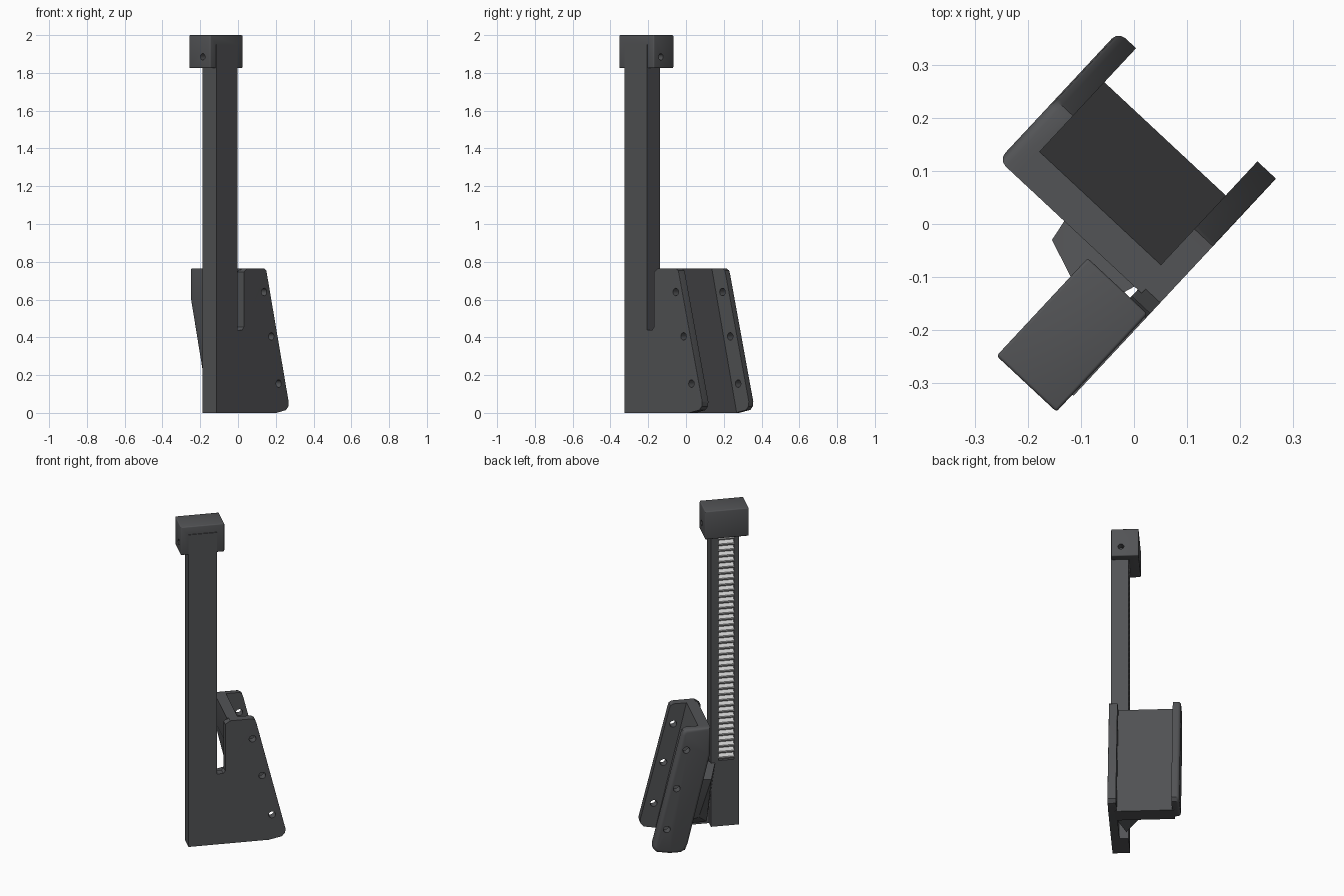
import bpy, bmesh, math
from mathutils import Matrix, Vector

if "Cube" in bpy.data.objects:
    bpy.data.objects.remove(bpy.data.objects["Cube"])

# Parts are drawn in a local frame: u = along side plates, v = across, z = up
TURN = Matrix.Rotation(math.radians(47), 4, 'Z')


def material(name, c):
    m = bpy.data.materials.new(name)
    m.diffuse_color = (*c, 1)
    m.use_nodes = True
    m.node_tree.nodes["Principled BSDF"].inputs["Base Color"].default_value = m.diffuse_color
    return m


DARK = material("dark_plastic", (0.085, 0.087, 0.092))
LIGHT = material("light_metal", (0.62, 0.62, 0.63))


def finish(bm, name, mat):
    bmesh.ops.recalc_face_normals(bm, faces=bm.faces)
    bm.transform(TURN)
    me = bpy.data.meshes.new(name)
    bm.to_mesh(me)
    bm.free()
    ob = bpy.data.objects.new(name, me)
    bpy.context.collection.objects.link(ob)
    me.materials.append(mat)
    return ob


def prism(name, profile, v0, v1, mat=DARK, bevel=0, pick=None):
    """Extrude a (u, z) profile from v0 to v1, optionally rounding picked edges."""
    bm = bmesh.new()
    face = bm.faces.new([bm.verts.new((u, v0, z)) for u, z in profile])
    res = bmesh.ops.extrude_face_region(bm, geom=[face])
    verts = [g for g in res['geom'] if isinstance(g, bmesh.types.BMVert)]
    bmesh.ops.translate(bm, verts=verts, vec=(0, v1 - v0, 0))
    if bevel:
        bmesh.ops.recalc_face_normals(bm, faces=bm.faces)
        edges = [e for e in bm.edges
                 if pick is None or pick((e.verts[0].co + e.verts[1].co) / 2)]
        bmesh.ops.bevel(bm, geom=edges, offset=bevel, segments=3, profile=0.5,
                        affect='EDGES', clamp_overlap=True)
    return finish(bm, name, mat)


def box(name, u, v, z, **kw):
    return prism(name, [(u[0], z[0]), (u[1], z[0]), (u[1], z[1]), (u[0], z[1])],
                 v[0], v[1], **kw)


def rod(p, axis, r, length):
    """Cutter cylinder centred on p along a local axis."""
    bm = bmesh.new()
    q = Vector((0, 0, 1)).rotation_difference(Vector(axis)).to_matrix().to_4x4()
    bmesh.ops.create_cone(bm, cap_ends=True, segments=20, radius1=r, radius2=r,
                          depth=length, matrix=Matrix.Translation(p) @ q)
    return finish(bm, "cutter", DARK)


def cut(ob, cutter):
    cutter.hide_render = True
    mod = ob.modifiers.new("cut", 'BOOLEAN')
    mod.operation, mod.solver, mod.object = 'DIFFERENCE', 'EXACT', cutter
    bpy.context.view_layer.objects.active = ob
    bpy.ops.object.modifier_apply(modifier=mod.name)
    bpy.data.objects.remove(cutter, do_unlink=True)


# Tall post with a pocket for the rack
post = box("post", (-.316, -.152), (-.138, -.038), (0, 1.95))
cut(post, box("pocket", (-.286, -.196), (-.058, 0), (.41, 1.9)))

# Toothed rack
pitch, z0, n = .036, .41, 40
teeth = [(-.062, z0)]
for i in range(n):
    z = z0 + i * pitch
    teeth += [(-.056, z), (-.038, z + pitch * .4), (-.038, z + pitch * .6)]
teeth += [(-.056, z0 + n * pitch), (-.062, z0 + n * pitch)]
bm = bmesh.new()
f = bm.faces.new([bm.verts.new((-.286, v, z)) for v, z in teeth])
r = bmesh.ops.extrude_face_region(bm, geom=[f])
bmesh.ops.translate(bm, vec=(.09, 0, 0),
                    verts=[g for g in r['geom'] if isinstance(g, bmesh.types.BMVert)])
finish(bm, "rack_teeth", LIGHT)

# Cap gripping the top of the post, with a screw hole in each side
cap = box("cap", (-.36, -.107), (-.135, .02), (1.825, 2), bevel=.006)
cut(cap, box("slot", (-.3165, -.1515), (-.2, -.0375), (1.7, 1.951)))
for u in (-.35, -.117):
    cut(cap, rod((u, -.08, 1.885), (1, 0, 0), .017, .1))

# Rear edge shared by both side plates
rear = [(.15, 0), (.225, .015), (.243, .035), (.246, .06),
        (.078, .735), (.071, .755), (.055, .765)]
right = prism("right_plate",
              [(-.2, 0)] + rear +
              [(-.075, .765), (-.103, .745), (-.103, .455), (-.115, .44), (-.2, .44)],
              -.138, -.09, bevel=.026,
              pick=lambda c: c.y < -.137 and c.x > .1 and .05 < c.z)
left = prism("left_plate",
             [(.085, 0)] + rear + [(-.086, .765), (-.086, .6), (.045, .05), (.06, .015)],
             .224, .27, bevel=.018,
             pick=lambda c: c.y > .269)

# Three screw holes through each side plate
for plate, v in ((right, -.114), (left, .247)):
    for u, z in ((.055, .64), (.111, .405), (.168, .155)):
        cut(plate, rod((u, v, z), (0, 1, 0), .02, .2))

# Slanted web joining the plates
prism("slanted_web",
      [(-.086, .765), (-.086, .6), (.056, 0), (.158, 0), (-.022, .765)], -.1, .235)

# Gusset bracing the web against the post
bm = bmesh.new()
for u, v, z in ((-.18, -.05, .40), (-.128, .093, .36), (-.03, .11, .37), (-.03, -.1, .40),
                (-.13, -.05, .03), (-.06, .07, .12), (.06, .1, .1), (.06, -.1, .01)):
    bm.verts.new((u, v, z))
bmesh.ops.convex_hull(bm, input=bm.verts)
finish(bm, "gusset", DARK)

# Smooth the rounded edges, keep corners sharp
for ob in bpy.context.scene.objects:
    ob.select_set(ob.name != "rack_teeth")
bpy.ops.object.shade_smooth_by_angle(angle=math.radians(32))
